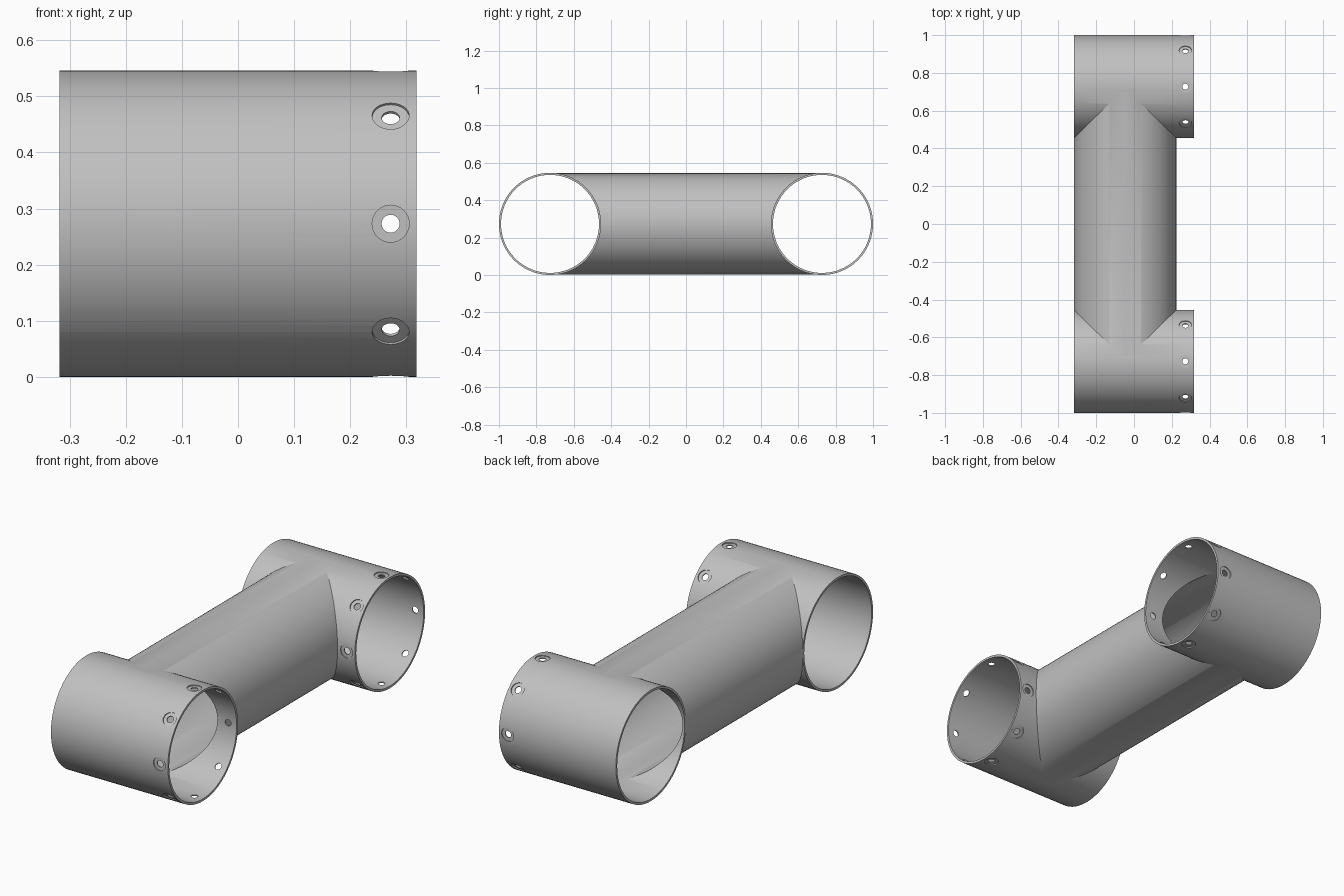
import bpy
import math
from mathutils import Vector

if "Cube" in bpy.data.objects:
    bpy.data.objects.remove(bpy.data.objects["Cube"], do_unlink=True)

RADIUS, BORE = 0.273, 0.262          # end sleeve outer and inner radius
HALF_LEN, SLEEVE_Y = 0.318, 0.727    # sleeve half length and offset
ARM_X, ARM_R, ARM_BORE = -0.047, 0.271, 0.2605
HOLE_X = 0.272

grey = bpy.data.materials.new("plain_grey")
grey.use_nodes = True
colour = (0.53, 0.53, 0.53, 1)
grey.diffuse_color = colour
grey.node_tree.nodes["Principled BSDF"].inputs["Base Color"].default_value = colour


def rod(name, start, end, radius, sides=96):
    """Closed cylinder between two points."""
    start, end = Vector(start), Vector(end)
    axis = end - start
    bpy.ops.mesh.primitive_cylinder_add(
        vertices=sides, radius=radius, depth=axis.length,
        location=(start + end) / 2,
        rotation=axis.to_track_quat('Z', 'Y').to_euler())
    obj = bpy.context.object
    obj.name = name
    obj.data.materials.append(grey)
    return obj


def combine(target, tool, operation):
    """Apply an exact boolean and discard the tool."""
    mod = target.modifiers.new("combine", 'BOOLEAN')
    mod.operation, mod.solver, mod.object = operation, 'EXACT', tool
    bpy.context.view_layer.objects.active = target
    bpy.ops.object.modifier_apply(modifier=mod.name)
    bpy.data.objects.remove(tool, do_unlink=True)


def radial_cutters(name, radius, inner, outer):
    """Eight short rods around each sleeve, joined into one cutter."""
    rods = []
    for y in (-SLEEVE_Y, SLEEVE_Y):
        for k in range(8):
            a = k * math.pi / 4
            out = Vector((0, math.cos(a), math.sin(a)))
            centre = Vector((HOLE_X, y, RADIUS))
            rods.append(rod(name, centre + out * inner, centre + out * outer, radius, 32))
    bpy.ops.object.select_all(action='DESELECT')
    for r in rods:
        r.select_set(True)
    bpy.context.view_layer.objects.active = rods[0]
    bpy.ops.object.join()
    return rods[0]


# Solid body: connecting arm with a sleeve across each end
body = rod("tube_connector", (ARM_X, -SLEEVE_Y, RADIUS), (ARM_X, SLEEVE_Y, RADIUS), ARM_R)
for y in (-SLEEVE_Y, SLEEVE_Y):
    combine(body, rod("sleeve", (-HALF_LEN, y, RADIUS), (HALF_LEN, y, RADIUS), RADIUS), 'UNION')

# Hollow out the sleeves and the arm
for y in (-SLEEVE_Y, SLEEVE_Y):
    combine(body, rod("sleeve_bore", (-0.5, y, RADIUS), (0.5, y, RADIUS), BORE), 'DIFFERENCE')
combine(body, rod("arm_bore", (ARM_X, -SLEEVE_Y, RADIUS), (ARM_X, SLEEVE_Y, RADIUS), ARM_BORE),
        'DIFFERENCE')

# Screw holes with flat recesses for the heads
combine(body, radial_cutters("screw_recess", 0.033, 0.267, 0.29), 'DIFFERENCE')
combine(body, radial_cutters("screw_hole", 0.016, 0.24, 0.29), 'DIFFERENCE')

bpy.ops.object.select_all(action='DESELECT')
body.select_set(True)
bpy.context.view_layer.objects.active = body
bpy.ops.object.transform_apply(location=True, rotation=True, scale=True)
bpy.ops.object.shade_smooth_by_angle(angle=math.radians(25))
